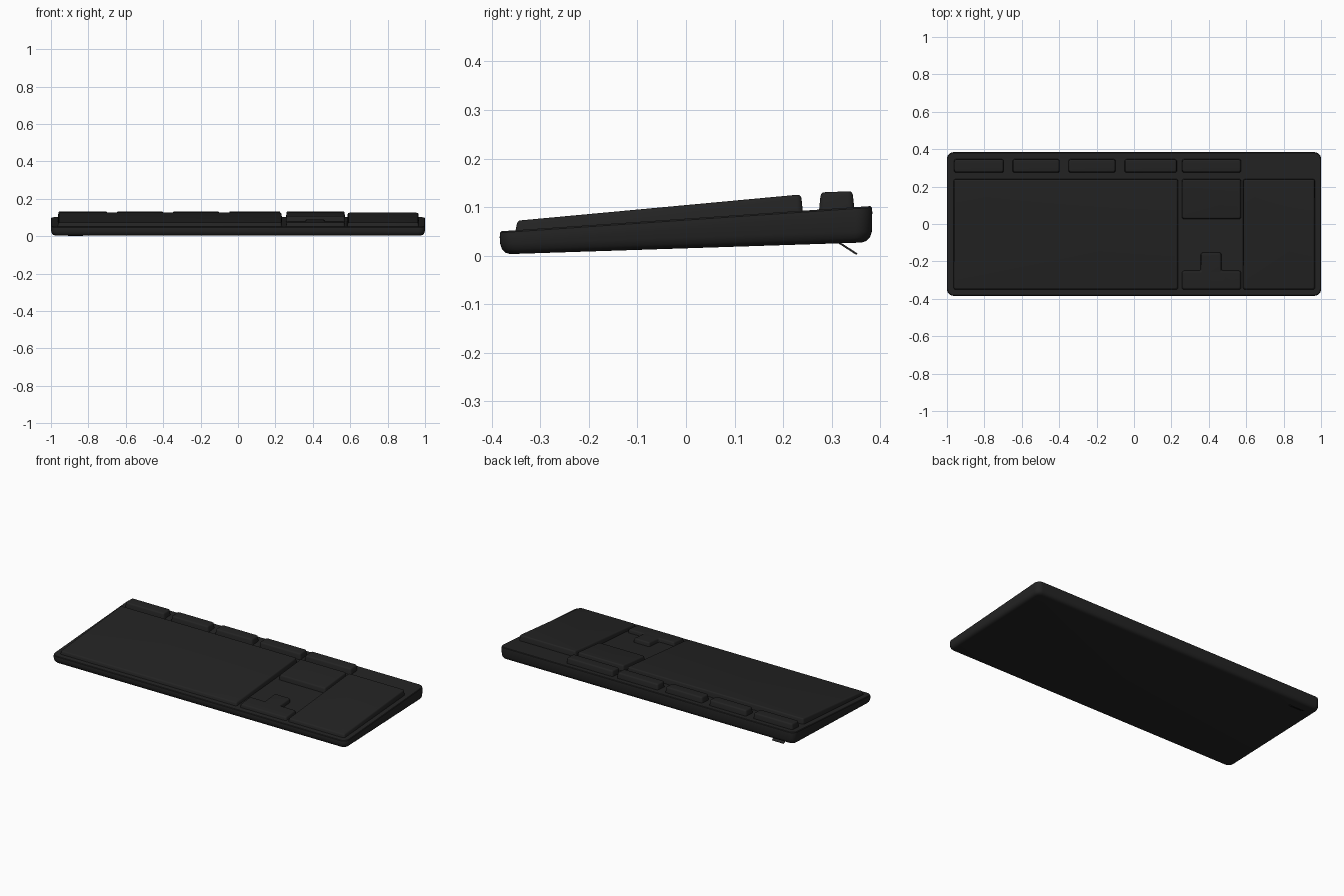
import bpy, bmesh, math
from mathutils import Vector

if "Cube" in bpy.data.objects:
    bpy.data.objects.remove(bpy.data.objects["Cube"])

black = bpy.data.materials.new("matte_black")
black.diffuse_color = (0.017, 0.017, 0.017, 1)
black.use_nodes = True
black.node_tree.nodes["Principled BSDF"].inputs["Base Color"].default_value = black.diffuse_color


def inset_polygon(points, d):
    """Mitred inset of a counter-clockwise polygon."""
    out = []
    n = len(points)
    for i in range(n):
        p = Vector(points[i])
        a = (p - Vector(points[i - 1])).normalized()
        b = (Vector(points[(i + 1) % n]) - p).normalized()
        na, nb = Vector((-a.y, a.x)), Vector((-b.y, b.x))
        out.append(p + (na + nb) * d / (1 + na.dot(nb)))
    return out


def fillet(points, r, seg):
    """Round every corner with a fixed number of points."""
    out = []
    n = len(points)
    for i in range(n):
        p = points[i]
        a = p + (points[i - 1] - p).normalized() * r
        b = p + (points[(i + 1) % n] - p).normalized() * r
        c = a + b - p
        for k in range(seg + 1):
            t = k / seg * math.pi / 2
            out.append(c + (b - c) * math.sin(t) + (a - c) * math.cos(t))
    return out


def finish(ob):
    ob.data.materials.append(black)
    bpy.context.view_layer.objects.active = ob
    ob.select_set(True)
    bpy.ops.object.shade_smooth_by_angle(angle=math.radians(35))
    ob.select_set(False)


def slab(name, outline, bottom, top, layers, radius, seg=5):
    """Loft rounded outlines between two sloped planes (height, slope in y).
    Each layer is (inset, offset from bottom or top plane, use top plane)."""
    bm = bmesh.new()
    rings = []
    for inset, off, use_top in layers:
        h, s = top if use_top else bottom
        pts = fillet(inset_polygon(outline, inset), max(radius - inset * 0.5, 0.003), seg)
        rings.append([bm.verts.new((p.x, p.y, h + s * p.y + off)) for p in pts])
    n = len(rings[0])
    for lo, hi in zip(rings, rings[1:]):
        for i in range(n):
            j = (i + 1) % n
            bm.faces.new((lo[i], lo[j], hi[j], hi[i]))
    bm.faces.new(rings[0][::-1])
    bm.faces.new(rings[-1])
    bmesh.ops.recalc_face_normals(bm, faces=bm.faces)
    me = bpy.data.meshes.new(name)
    bm.to_mesh(me)
    bm.free()
    ob = bpy.data.objects.new(name, me)
    bpy.context.collection.objects.link(ob)
    finish(ob)


def rect(x0, x1, y0, y1):
    return [(x0, y0), (x1, y0), (x1, y1), (x0, y1)]


DECK = (0.076, 0.068)

# wedge-shaped case with rounded lower edge
slab("case", rect(-1, 1, -0.384, 0.384), (0.0149, 0.0327), DECK,
     [(0.022, 0, False), (0.012, 0.003, False), (0.005, 0.010, False), (0.001, 0.022, False),
      (0, -0.012, True), (0.001, -0.003, True), (0.004, 0, True)], 0.035, 8)

# key blocks
BASE = (DECK[0] - 0.004, DECK[1])
KEYTOP = (0.104, 0.0925)
KEY = [(0, 0, False), (0.003, -0.008, True), (0.005, -0.003, True),
       (0.008, -0.0005, True), (0.011, 0, True)]
blocks = {
    "main_keys": rect(-0.965, 0.236, -0.352, 0.241),
    "number_pad": rect(0.583, 0.968, -0.352, 0.241),
    "navigation_keys": rect(0.256, 0.573, 0.025, 0.241),
    "arrow_keys": [(0.256, -0.352), (0.573, -0.352), (0.573, -0.249), (0.468, -0.249),
                   (0.468, -0.152), (0.356, -0.152), (0.356, -0.249), (0.256, -0.249)],
}
for name, outline in blocks.items():
    slab(name, outline, BASE, KEYTOP, KEY, 0.012)

# function key row
for i, (x0, x1) in enumerate([(-0.963, -0.696), (-0.65, -0.397), (-0.351, -0.098),
                              (-0.051, 0.23), (0.256, 0.573)]):
    slab(f"function_keys_{i + 1}", rect(x0, x1, 0.274, 0.347), BASE, (0.119, 0.04),
         KEY, 0.012)

# thin flip-out foot under the rear left
bpy.ops.mesh.primitive_cube_add(size=1)
foot = bpy.context.object
foot.name = "flip_foot"
a, b = Vector((0, 0.31, 0.030)), Vector((0, 0.352, 0.003))
foot.scale = (0.08, (b - a).length, 0.004)
foot.rotation_euler.x = math.atan2(b.z - a.z, b.y - a.y)
foot.location = (a + b) / 2 + Vector((-0.87, 0, 0))
finish(foot)
